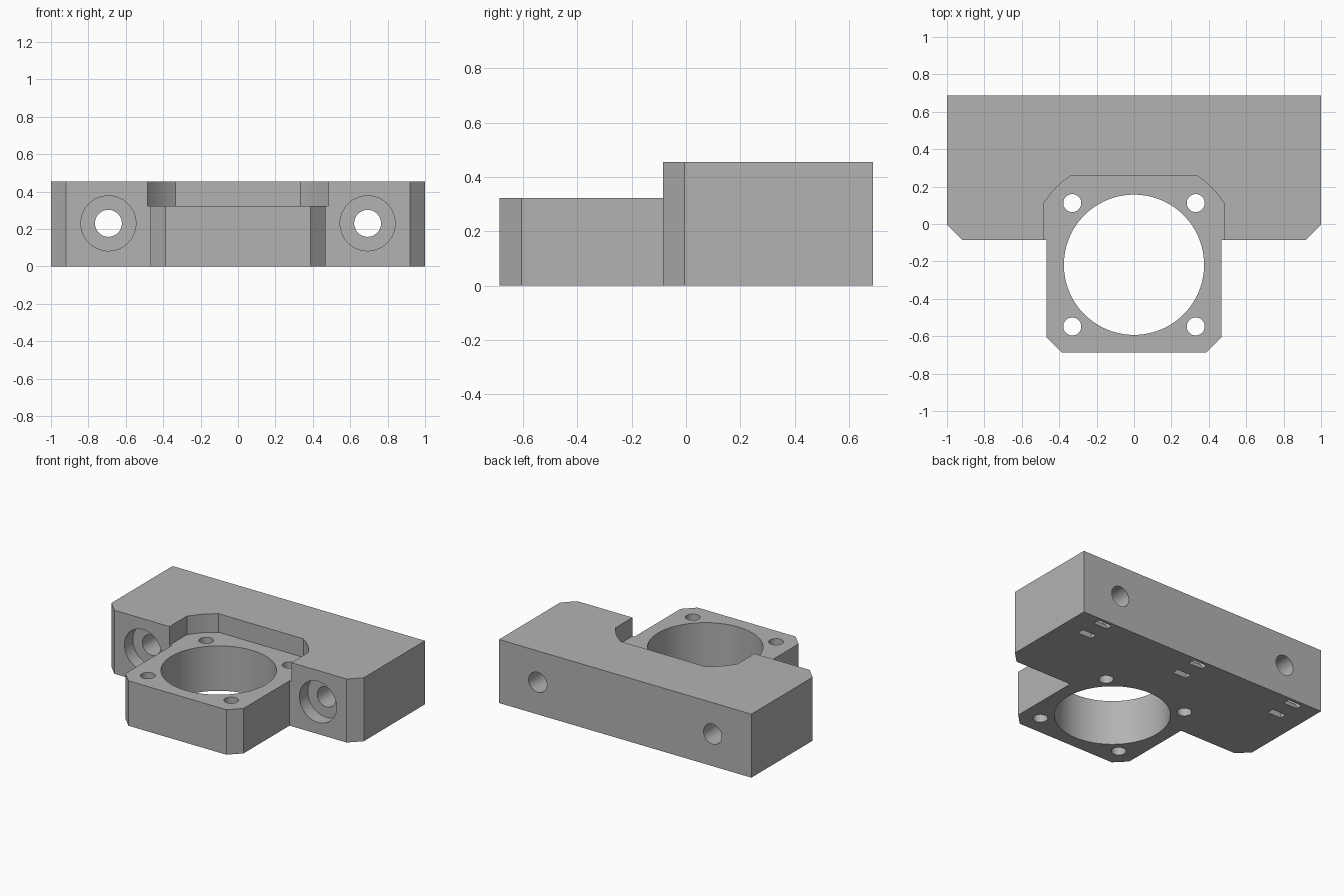
import bpy, bmesh, math
from mathutils import Vector

if "Cube" in bpy.data.objects:
    bpy.data.objects.remove(bpy.data.objects["Cube"])

grey = bpy.data.materials.new("mid_grey")
grey.diffuse_color = (0.45, 0.45, 0.45, 1)
grey.use_nodes = True
grey.node_tree.nodes["Principled BSDF"].inputs["Base Color"].default_value = grey.diffuse_color


def prism(name, outline, a, b, axis="z"):
    """Extrude a 2D outline from a to b along the given axis."""
    place = {"z": lambda u, v, w: (u, v, w),
             "y": lambda u, v, w: (u, w, v),
             "x": lambda u, v, w: (w, u, v)}[axis]
    bm = bmesh.new()
    base = bm.faces.new([bm.verts.new(place(u, v, a)) for u, v in outline])
    ext = bmesh.ops.extrude_face_region(bm, geom=[base], use_keep_orig=True)
    top = [g for g in ext["geom"] if isinstance(g, bmesh.types.BMVert)]
    bmesh.ops.translate(bm, verts=top, vec=Vector(place(0, 0, b - a)))
    bmesh.ops.recalc_face_normals(bm, faces=bm.faces)
    mesh = bpy.data.meshes.new(name)
    bm.to_mesh(mesh)
    bm.free()
    mesh.materials.append(grey)
    ob = bpy.data.objects.new(name, mesh)
    bpy.context.collection.objects.link(ob)
    return ob


def arc(cx, cy, r, start, end, n):
    angles = [math.radians(start + (end - start) * i / n) for i in range(n + 1)]
    return [(cx + r * math.cos(t), cy + r * math.sin(t)) for t in angles]


def circle(cx, cy, r, n=48):
    return arc(cx, cy, r, 0, 360, n)[:-1]


def combine(target, tool, operation="DIFFERENCE"):
    """Apply a boolean and remove the helper."""
    tool.hide_render = True
    mod = target.modifiers.new("bool", "BOOLEAN")
    mod.object, mod.operation, mod.solver = tool, operation, "EXACT"
    bpy.context.view_layer.objects.active = target
    bpy.ops.object.modifier_apply(modifier=mod.name)
    bpy.data.objects.remove(tool)


# Mounting block with chamfered front corners
bracket = prism("motor_bracket",
                [(-1, 0.688), (-1, -0.005), (-0.92, -0.085),
                 (0.92, -0.085), (1, -0.005), (1, 0.688)], 0, 0.455)

# Recess in the block above the plate
recess_half = [(0.483, -0.3), (0.483, 0.11), (0.448, 0.158),
               (0.415, 0.195), (0.378, 0.229), (0.335, 0.26)]
recess = recess_half + [(-x, y) for x, y in reversed(recess_half)]
combine(bracket, prism("recess_cutter", recess, 0.322, 0.6))

# Lower plate that carries the motor
combine(bracket, prism("motor_plate",
                       [(-0.468, 0.05), (-0.468, -0.606), (-0.388, -0.686),
                        (0.388, -0.686), (0.468, -0.606), (0.468, 0.05)],
                       0, 0.322), "UNION")

# Large bore and four plate screw holes
combine(bracket, prism("bore_cutter", circle(0, -0.218, 0.375, 96), -0.1, 0.6))
for x in (-0.33, 0.33):
    for y in (-0.548, 0.112):
        combine(bracket, prism("plate_hole_cutter", circle(x, y, 0.048), -0.1, 0.6))

# Front to back screw holes with counterbores
for x in (-0.693, 0.693):
    combine(bracket, prism("screw_hole_cutter", circle(x, 0.23, 0.072), -0.2, 0.9, "y"))
    combine(bracket, prism("counterbore_cutter", circle(x, 0.23, 0.147, 64),
                           -0.2, 0.01, "y"))

# Arched tie channels opening as slot pairs underneath
channel = arc(0.56, 0, 0.105, -25, 205, 28) + arc(0.56, 0, 0.055, 205, -25, 28)
for x in (-0.8, 0, 0.8):
    combine(bracket, prism("tie_channel_cutter", channel, x - 0.055, x + 0.055, "x"))

# Smooth bores with sharp edges kept
bpy.ops.object.select_all(action="DESELECT")
bracket.select_set(True)
bpy.context.view_layer.objects.active = bracket
bpy.ops.object.shade_smooth_by_angle(angle=math.radians(20))
